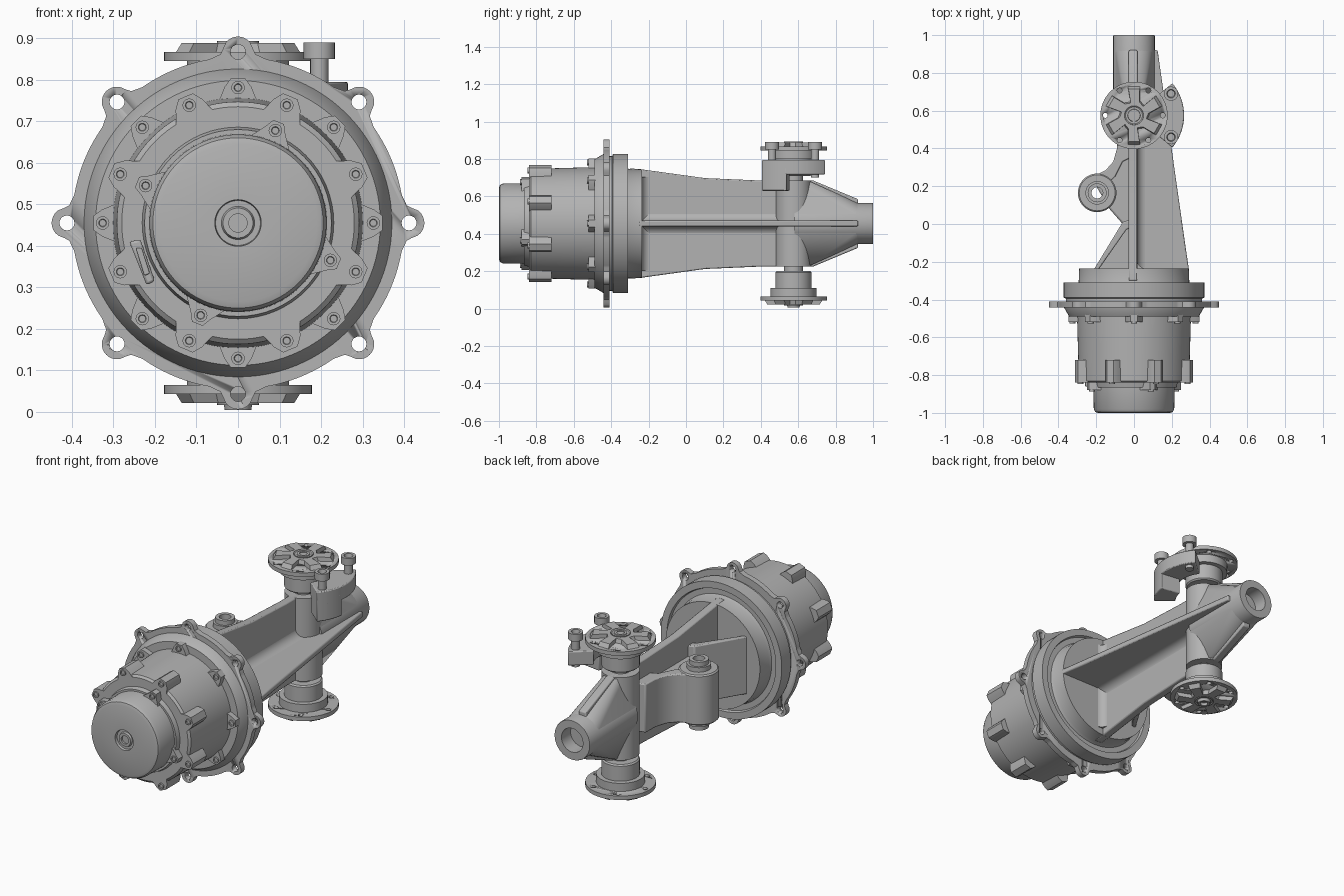
import bpy, bmesh, math
from mathutils import Vector

if "Cube" in bpy.data.objects:
    bpy.data.objects.remove(bpy.data.objects["Cube"])

C = 0.455                      # height of the main axis
TAU = math.tau
metal = bpy.data.materials.new("grey_metal")
metal.use_nodes = True
metal.diffuse_color = (0.45, 0.45, 0.45, 1)
metal.node_tree.nodes["Principled BSDF"].inputs["Base Color"].default_value = metal.diffuse_color


def place(axis, origin, a, b, h):
    local = {"x": (h, a, b), "y": (a, h, b), "z": (a, b, h)}[axis]
    return Vector(origin) + Vector(local)


def finish(name, bm, bevel=0):
    bmesh.ops.remove_doubles(bm, verts=bm.verts, dist=1e-5)
    bmesh.ops.recalc_face_normals(bm, faces=bm.faces)
    mesh = bpy.data.meshes.new(name)
    bm.to_mesh(mesh)
    bm.free()
    mesh.materials.append(metal)
    ob = bpy.data.objects.new(name, mesh)
    bpy.context.collection.objects.link(ob)
    if bevel:
        mod = ob.modifiers.new("Bevel", "BEVEL")
        mod.width, mod.segments, mod.limit_method = bevel, 2, "ANGLE"
    bpy.ops.object.select_all(action="DESELECT")
    ob.select_set(True)
    bpy.context.view_layer.objects.active = ob
    bpy.ops.object.shade_smooth_by_angle(angle=math.radians(35))
    return ob


def lathe(name, profile, axis="y", origin=(0, 0, C), n=64):
    """Revolve (radius, height) points about an axis."""
    bm = bmesh.new()
    rings = [[bm.verts.new(place(axis, origin, r * math.cos(TAU * i / n), r * math.sin(TAU * i / n), h))
              for i in range(n)] for r, h in profile]
    for lo, hi in zip(rings, rings[1:]):
        for i in range(n):
            j = (i + 1) % n
            bm.faces.new((lo[i], lo[j], hi[j], hi[i]))
    return finish(name, bm)


def add_prism(bm, pts, h0, h1, axis, origin, taper=1):
    lo = [bm.verts.new(place(axis, origin, a, b, h0)) for a, b in pts]
    hi = [bm.verts.new(place(axis, origin, a * taper, b * taper, h1)) for a, b in pts]
    bm.faces.new(lo)
    bm.faces.new(hi)
    for i in range(len(pts)):
        j = (i + 1) % len(pts)
        bm.faces.new((lo[i], lo[j], hi[j], hi[i]))


def prism(name, pts, h0, h1, axis="y", origin=(0, 0, C), taper=1, bevel=0):
    bm = bmesh.new()
    add_prism(bm, pts, h0, h1, axis, origin, taper)
    return finish(name, bm, bevel)


def circle(r, n=24, cx=0, cy=0, start=0, sweep=TAU):
    steps = n if sweep == TAU else n - 1
    return [(cx + r * math.cos(start + sweep * i / steps), cy + r * math.sin(start + sweep * i / steps))
            for i in range(n)]


def drill(ob, centres, r, h0, h1, axis, origin):
    """Cut round holes through a part."""
    bm = bmesh.new()
    for cx, cy in centres:
        add_prism(bm, circle(r, 20, cx, cy), h0, h1, axis, origin)
    cutter = finish("hole_cutter", bm)
    cutter.hide_render = True
    mod = ob.modifiers.new("Holes", "BOOLEAN")
    mod.object, mod.operation, mod.solver = cutter, "DIFFERENCE", "EXACT"
    bpy.context.view_layer.objects.active = ob
    bpy.ops.object.modifier_apply(modifier=mod.name)
    bpy.data.objects.remove(cutter)


def bolt(name, origin, r, h0, h1, axis="y"):
    """Round head with a recessed socket at h1."""
    d = (h1 - h0) * 0.5
    lathe(name, [(0, h0), (r, h0), (r, h1), (r * 0.6, h1), (r * 0.5, h1 - d), (0, h1 - d)], axis, origin, 20)


def lug(name, angle, r_in, r_out, w_in, w_out, y0, y1, bolt_r):
    """Tapered bolt ear on the housing, with its bolt at the front."""
    u, v = (math.cos(angle), math.sin(angle)), (-math.sin(angle), math.cos(angle))
    shape = [(r_in, -w_in), (r_out - 0.02, -w_out), (r_out, -w_out * 0.55),
             (r_out, w_out * 0.55), (r_out - 0.02, w_out), (r_in, w_in)]
    prism(name, [(u[0] * p + v[0] * q, u[1] * p + v[1] * q) for p, q in shape], y0, y1)
    bolt(name + "_bolt", (u[0] * bolt_r, 0, C + u[1] * bolt_r), 0.016, y0, y0 - 0.008)


# Front cap, round housing and stepped rings
lathe("front_cap", [(0, -0.985), (0.022, -0.985), (0.022, -0.995), (0.036, -0.995), (0.04, -0.985),
                    (0.054, -0.985), (0.056, -1), (0.19, -1), (0.205, -0.995), (0.213, -0.98),
                    (0.215, -0.83), (0, -0.83)], n=96)
lathe("cap_collar", [(0, -0.865), (0.225, -0.865), (0.232, -0.835), (0, -0.835)])
lathe("motor_housing", [(0, -0.84), (0.28, -0.84), (0.292, -0.83), (0.302, -0.47), (0, -0.47)], n=96)
lathe("clamp_ring", [(0, -0.49), (0.343, -0.49), (0.372, -0.44), (0.372, -0.42), (0, -0.42)], n=96)
lathe("rear_ring", [(0, -0.42), (0.36, -0.42), (0.36, -0.395), (0.372, -0.39), (0.372, -0.31),
                    (0.335, -0.31), (0.33, -0.325), (0.3, -0.325), (0.293, -0.31), (0.29, -0.235),
                    (0, -0.235)], n=96)

for k in range(8):
    a = TAU * k / 8
    lug("rear_lug", a, 0.28, 0.348, 0.052, 0.032, -0.52, -0.47, 0.326)
    lug("front_lug", a + TAU / 16, 0.27, 0.33, 0.05, 0.034, -0.84, -0.72, 0.307)
for k in range(4):
    lug("cap_lug", math.radians(68 + 90 * k), 0.2, 0.262, 0.055, 0.025, -0.88, -0.83, 0.24)

# Slotted plate beside the cap
prism("connector_plate", [(-0.262, -0.045), (-0.235, -0.04), (-0.2, -0.14), (-0.22, -0.15)], -0.86, -0.83, bevel=0.006)
prism("connector_bar", [(-0.246, -0.06), (-0.232, -0.06), (-0.212, -0.122), (-0.226, -0.127)], -0.868, -0.85, bevel=0.003)

# Scalloped mounting flange with eight ears
R, ear = 0.412, 0.037
outline = []
for i in range(360):
    a = TAU * i / 360
    phi = (a + TAU / 16) % (TAU / 8) - TAU / 16
    s = ear ** 2 - (R * math.sin(phi)) ** 2
    blend = 0.4 + 0.022 * max(0, 1 - abs(phi) / 0.17)
    r = max(blend, R * math.cos(phi) + math.sqrt(s) if s > 0 else 0)
    outline.append((r * math.cos(a), r * math.sin(a)))
flange = prism("mounting_flange", outline, -0.442, -0.41)
drill(flange, circle(R, 8), 0.018, -0.5, -0.35, "y", (0, 0, C))

# Arm: upright web, horizontal rib and hollow end tube
top = [(-0.3, 0.295), (-0.24, 0.29), (0.1, 0.243), (0.4, 0.23), (0.68, 0.23), (0.92, 0.13)]
prism("arm_web", top + [(y, -z) for y, z in reversed(top)], -0.028, 0.018, "x", bevel=0.006)
prism("arm_rib", [(0, -0.25), (0.292, -0.25), (0.27, -0.1), (0.125, 0.92), (0, 0.92)], -0.015, 0.015, "z", bevel=0.006)
lathe("end_tube", [(0, 0.8), (0.066, 0.8), (0.066, 1), (0.108, 1), (0.11, 0.995), (0.11, 0.58), (0, 0.58)])
bm = bmesh.new()
for p in [place("y", (0, 0, C), a, b, h) for h in (0.58, 0.92) for a, b in circle(0.109, 32)]:
    bm.verts.new(p)
for x in (-0.04, 0.04):
    for z in (-0.222, 0.222):
        for y in (0.58, 0.67):
            bm.verts.new((x, y, C + z))
bmesh.ops.convex_hull(bm, input=bm.verts)
finish("tube_fairing", bm)

# Root fillets between the web, rib and base
quarter = [(0.05 - 0.05 * math.sin(t * TAU / 24), 0.05 - 0.05 * math.cos(t * TAU / 24)) for t in range(7)]
for s in (-1, 1):
    prism("web_fillet", [(0, 0)] + [(a, s * b) for a, b in quarter], -0.23, 0.5, "y", (0.016, 0, C + s * 0.014))
    prism("base_fillet", [(0, 0)] + quarter, 0.0, s * 0.25, "z", (0.016, -0.237, C))

# Side boss with its bushing, arm and brace
boss = (-0.195, 0.165)
arm = [(0, 0.5), (-0.088, 0.48), (-0.09, 0.4), (-0.11, 0.33), (-0.15, 0.285), (-0.2, 0.26),
       (-0.2, 0.22), (-0.14, 0.21), (-0.1, 0.25), (-0.06, 0.33), (0, 0.36)]
prism("boss_arm", arm, -0.135, 0.135, "z", bevel=0.006)
prism("boss_floor", [(0, 0.4), (-0.1, 0.33), (-0.2, 0.2), (-0.13, 0.08), (-0.06, 0), (0, -0.02)], -0.1, 0.1, "z", bevel=0.01)
lathe("side_boss", [(0.045, -0.14), (0.095, -0.14), (0.102, -0.133), (0.102, 0.133), (0.095, 0.14), (0.045, 0.14)],
      "z", (*boss, C), 48)
lathe("boss_bushing", [(0.03, -0.19), (0.05, -0.19), (0.05, -0.165), (0.062, -0.165), (0.062, 0.165), (0.05, 0.165),
                       (0.05, 0.19), (0.03, 0.19), (0.03, -0.19)], "z", (*boss, C), 32)
prism("side_brace", [(-0.215, -0.245), (-0.19, -0.245), (-0.04, -0.03), (0, -0.01), (0, 0.03), (-0.06, 0.01)],
      -0.16, 0.16, "z", bevel=0.006)
prism("side_rib", [(0, -0.25), (-0.2, -0.25), (-0.04, 0), (0, 0)], -0.015, 0.015, "z")

# Upright shaft with a spoked disc at each end
pivot = (0, 0.575, C)
star = []
for k in range(6):
    for off, r in ((-15, 0.075), (8, 0.085), (18, 0.158), (42, 0.158)):
        a = math.radians(60 * k + off)
        star.append((r * math.cos(a), r * math.sin(a)))
for s, end in ((1, "upper"), (-1, "lower")):
    stack = [(0, 0), (0.096, 0), (0.096, 0.23), (0.05, 0.23), (0.05, 0.255), (0.09, 0.255), (0.097, 0.262),
             (0.097, 0.345), (0.123, 0.345), (0.123, 0.392), (0, 0.392)]
    lathe(end + "_shaft", [(r, s * h) for r, h in stack], "z", pivot)
    disc = prism(end + "_disc", circle(0.178, 64), s * 0.39, s * 0.412, "z", pivot)
    drill(disc, circle(0.152, 6), 0.013, s * 0.35, s * 0.45, "z", pivot)
    prism(end + "_disc_spokes", star, s * 0.41, s * 0.434, "z", pivot, 0.9)
    tip = 0.438 if s > 0 else 0.45
    hub = [(0, 0.42), (0.02, 0.42), (0.02, tip), (0.032, tip), (0.036, 0.428), (0.05, 0.438), (0.056, 0.41)]
    lathe(end + "_disc_hub", [(r, s * h) for r, h in hub], "z", pivot, 32)

# Curved bracket with a hanging block and two bolts
half = math.radians(40)
arc = circle(0.265, 20, 0, 0, -half, 2 * half) + circle(0.135, 20, 0, 0, half, -2 * half)
prism("curved_bracket", arc, 0.262, 0.34, "z", pivot, bevel=0.005)
block = circle(0.265, 10, 0, 0, -half, half * 0.8) + circle(0.15, 10, 0, 0, -half * 0.2, -half * 0.8)
prism("bracket_block", block, 0.175, 0.3, "z", pivot, bevel=0.005)
for y in (0.46, 0.69):
    spot = (0.196, y, C)
    lathe("bracket_bolt_shank", [(0, 0.245), (0.022, 0.245), (0.022, 0.4), (0, 0.4)], "z", spot, 20)
    bolt("bracket_bolt_head", spot, 0.038, 0.395, 0.435, "z")
